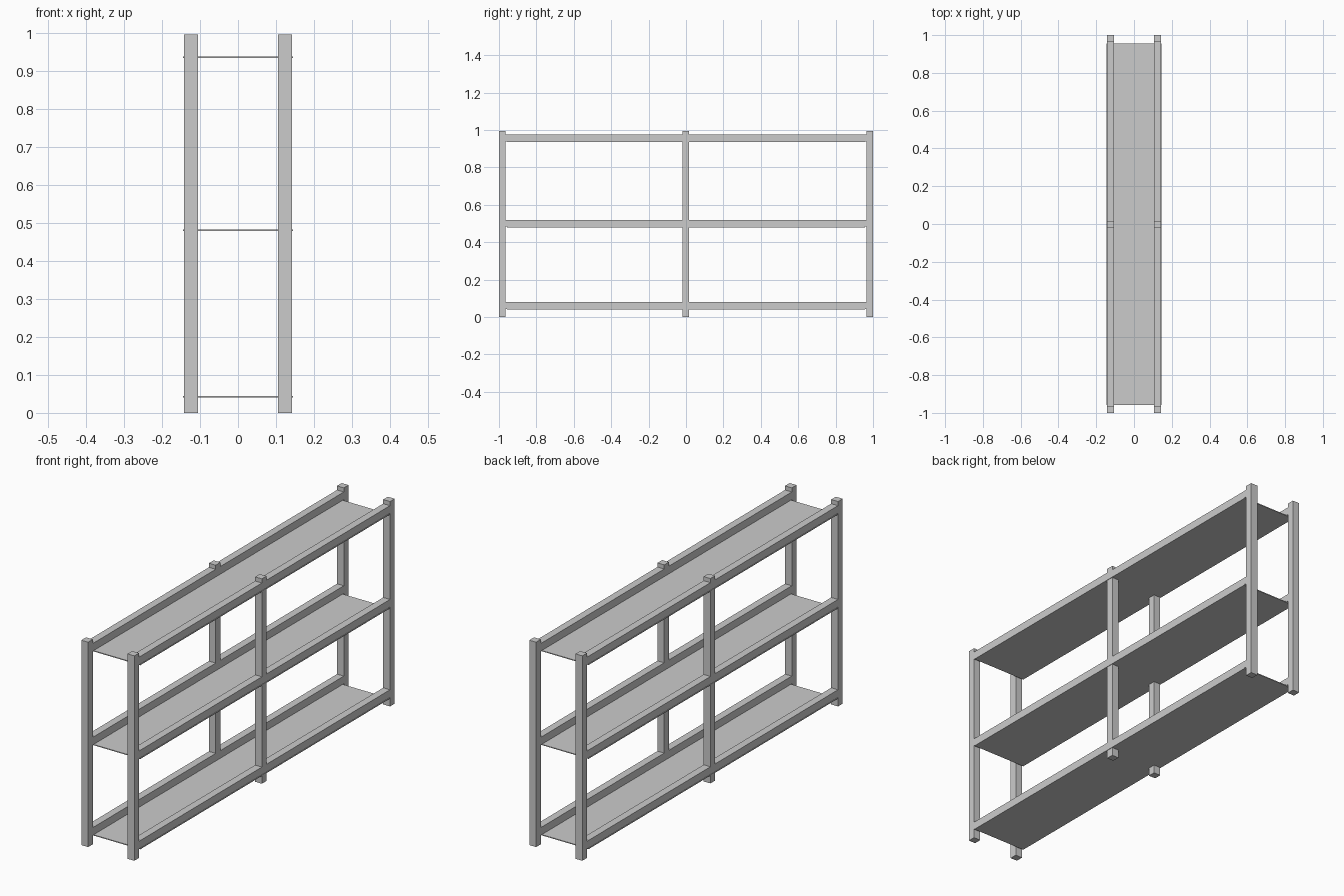
import bpy

if "Cube" in bpy.data.objects:
    bpy.data.objects.remove(bpy.data.objects["Cube"])


def box(name, x, y, z):
    """Box spanning the (min, max) range on each axis."""
    spans = (x, y, z)
    bpy.ops.mesh.primitive_cube_add(size=1, location=[(a + b) / 2 for a, b in spans])
    ob = bpy.context.object
    ob.name = name
    ob.scale = [b - a for a, b in spans]
    bpy.ops.object.transform_apply(location=False, rotation=False, scale=True)
    return ob


INNER, OUTER = 0.106, 0.1425   # post faces across the depth
HALF = 0.018                   # half post width along y
HEIGHT = 0.996
posts_y = {"front": -1 + HALF, "middle": -0.002, "back": 1 - HALF}
levels = {"bottom": 0.044, "middle": 0.483, "top": 0.939}

for side, x in (("left", (-OUTER, -INNER)), ("right", (INNER, OUTER))):
    # Upright posts
    for place, y in posts_y.items():
        box(f"{side}_{place}_post", x, (y - HALF, y + HALF), (0, HEIGHT))
    # Long rails, split between the posts
    ys = list(posts_y.values())
    for level, z in levels.items():
        for half, (a, b) in zip(("front", "back"), zip(ys, ys[1:])):
            box(f"{side}_{level}_{half}_rail", x, (a + HALF, b - HALF), (z, z + 0.037))

# Thin shelf boards under the rails
for level, z in levels.items():
    box(f"{level}_shelf_board", (-0.145, 0.145), (-0.958, 0.956), (z - 0.004, z))
